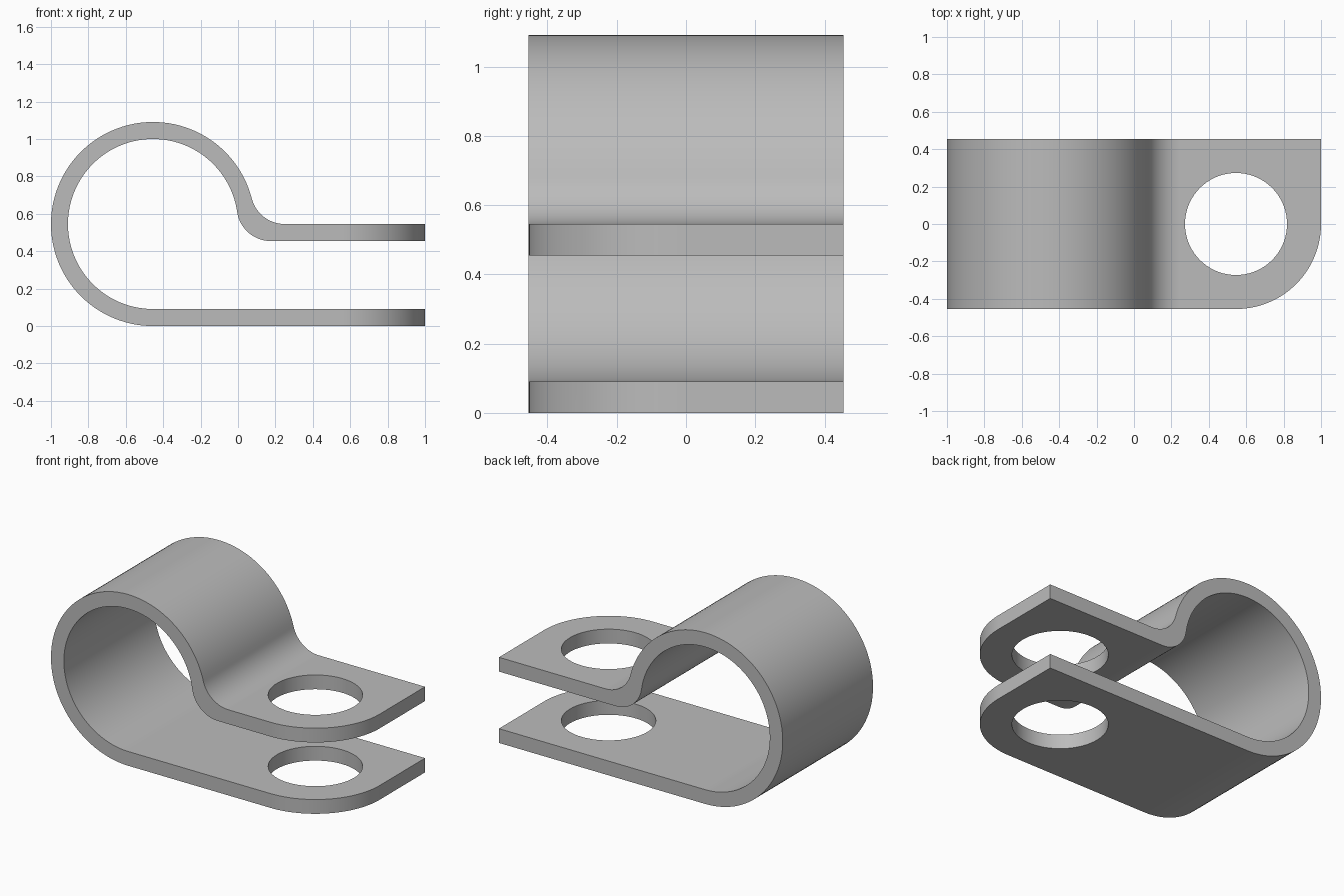
import bpy, bmesh
from math import sin, cos, radians, degrees, atan2, sqrt
from mathutils import Vector

cube = bpy.data.objects.get("Cube")
if cube:
    bpy.data.objects.remove(cube)

T = 1 / 11                        # strip thickness, the unit for every size
R_OUT, R_IN, R_BEND = 6 * T, 5 * T, 2 * T
LOOP_X, LOOP_Z = -5 * T, 6 * T    # centre of the loop
HALF_W, END = 5 * T, 1.0
HOLE_X, HOLE_R = 6 * T, 3 * T

steel = bpy.data.materials.new("steel grey")
steel.use_nodes = True
GREY = (0.5, 0.5, 0.5, 1)
steel.diffuse_color = GREY
steel.node_tree.nodes["Principled BSDF"].inputs["Base Color"].default_value = GREY


def arc(cx, cy, r, start, end, steps):
    """Points along an arc, angles in degrees."""
    angles = [radians(start + (end - start) * i / steps) for i in range(steps + 1)]
    return [(cx + r * cos(a), cy + r * sin(a)) for a in angles]


def prism(name, points, direction):
    """Extrude a closed outline of 3D points along a direction."""
    bm = bmesh.new()
    face = bm.faces.new([bm.verts.new(p) for p in points])
    new = bmesh.ops.extrude_face_region(bm, geom=[face])["geom"]
    verts = [g for g in new if isinstance(g, bmesh.types.BMVert)]
    bmesh.ops.translate(bm, verts=verts, vec=Vector(direction))
    bmesh.ops.recalc_face_normals(bm, faces=bm.faces)
    mesh = bpy.data.meshes.new(name)
    bm.to_mesh(mesh)
    bm.free()
    mesh.materials.append(steel)
    obj = bpy.data.objects.new(name, mesh)
    bpy.context.collection.objects.link(obj)
    return obj


def side(loop_r, tab_z):
    """One surface of the strip: bottom tab, round the loop, bend, top tab."""
    bend_z = tab_z + R_BEND
    bend_x = LOOP_X + sqrt((loop_r + R_BEND) ** 2 - (bend_z - LOOP_Z) ** 2)
    meet = degrees(atan2(bend_z - LOOP_Z, bend_x - LOOP_X))
    return ([(END, LOOP_Z - loop_r)]
            + arc(LOOP_X, LOOP_Z, loop_r, 270, meet, 80)
            + arc(bend_x, bend_z, R_BEND, 180 + meet, 270, 20)[1:]
            + [(END, tab_z)])


# Bent strip
outline = side(R_OUT, LOOP_Z) + side(R_IN, LOOP_Z - T)[::-1]
clamp = prism("clamp_strip", [(x, -HALF_W, z) for x, z in outline], (0, 2 * HALF_W, 0))

# Bolt hole and rounded front corner, cut through both tabs
hole = arc(HOLE_X, 0, HOLE_R, 0, 360, 72)[:-1]
corner = arc(HOLE_X, 0, HALF_W, 270, 360, 28) + [(1.2, 0), (1.2, -0.7), (HOLE_X, -0.7)]
cutters = [prism(name, [(x, y, -0.2) for x, y in pts], (0, 0, 1))
           for name, pts in (("hole_cutter", hole), ("corner_cutter", corner))]
for cutter in cutters:
    cutter.hide_render = True
    mod = clamp.modifiers.new(cutter.name, "BOOLEAN")
    mod.operation = "DIFFERENCE"
    mod.solver = "EXACT"
    mod.object = cutter

bpy.ops.object.select_all(action="DESELECT")
clamp.select_set(True)
bpy.context.view_layer.objects.active = clamp
for mod in list(clamp.modifiers):
    bpy.ops.object.modifier_apply(modifier=mod.name)
for cutter in cutters:
    bpy.data.objects.remove(cutter)

# Smooth curves, crisp edges, flat tabs
bpy.ops.object.shade_smooth_by_angle(angle=radians(30))
weighted = clamp.modifiers.new("flat_tabs", "WEIGHTED_NORMAL")
weighted.keep_sharp = True
